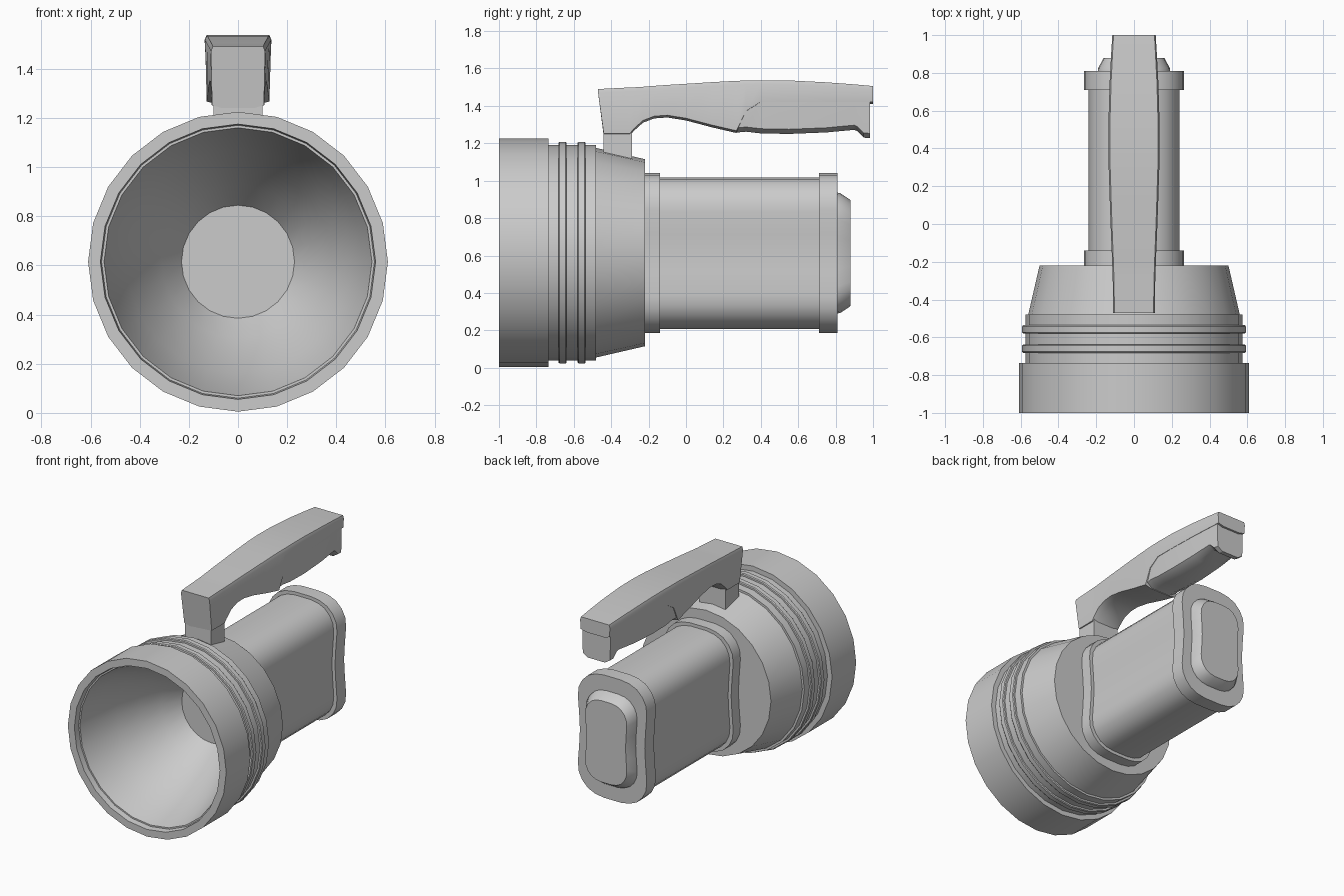
import bpy, bmesh
from math import sin, cos, pi, radians

if "Cube" in bpy.data.objects:
    bpy.data.objects.remove(bpy.data.objects["Cube"])

AXIS_Z = 0.615


def loft(name, rings, angle=30):
    """Skin a list of equal-length point rings and cap both ends."""
    bm = bmesh.new()
    rows = [[bm.verts.new(p) for p in ring] for ring in rings]
    n = len(rows[0])
    for a, b in zip(rows, rows[1:]):
        for i in range(n):
            j = (i + 1) % n
            bm.faces.new((a[i], a[j], b[j], b[i]))
    bm.faces.new(rows[0])
    bm.faces.new(rows[-1][::-1])
    bmesh.ops.recalc_face_normals(bm, faces=bm.faces)
    me = bpy.data.meshes.new(name)
    bm.to_mesh(me)
    bm.free()
    ob = bpy.data.objects.new(name, me)
    bpy.context.collection.objects.link(ob)
    bpy.ops.object.select_all(action='DESELECT')
    ob.select_set(True)
    bpy.context.view_layer.objects.active = ob
    bpy.ops.object.shade_smooth_by_angle(angle=radians(angle))
    return ob


def circle(y, r, n=24):
    return [(r * cos(2 * pi * i / n), y, AXIS_Z + r * sin(2 * pi * i / n)) for i in range(n)]


def ridge(y):
    return [(y - .022, .575), (y - .022, .587), (y - .016, .592),
            (y + .016, .592), (y + .022, .587), (y + .022, .575)]


# Lamp head: reflector bowl, rim, ribbed neck and taper in one turned profile
head = [(-.29, .23), (-.40, .31), (-.53, .385), (-.68, .455), (-.82, .508), (-.96, .545),
        (-.96, .555), (-1, .56), (-1, .61), (-.735, .61), (-.735, .575)]
head += ridge(-.66) + ridge(-.558)
head += [(-.48, .575), (-.48, .56), (-.22, .5)]
loft("lamp_head", [circle(y, r) for y, r in head])

# Body cross-section: tall rounded box with a slight waist (one quarter, mirrored)
QUARTER = [(.06, .405), (.12, .395), (.17, .372), (.21, .33), (.234, .28), (.24, .22), (.231, .10)]


def body_ring(y, hw, hh):
    right = QUARTER + [(.226, 0)] + [(x, -z) for x, z in QUARTER[::-1]]
    left = [(-x, z) for x, z in right[::-1]]
    return [(x * hw / .24, y, AXIS_Z - .002 + z * hh / .405) for x, z in right + left]


# Battery body with its collars and tail cap
loft("battery_body", [body_ring(-.23, .24, .405), body_ring(.72, .24, .405)])
loft("front_collar", [body_ring(-.225, .265, .427), body_ring(-.14, .265, .427)])
loft("rear_collar", [body_ring(.71, .265, .427), body_ring(.81, .265, .427)])
loft("tail_cap", [body_ring(.80, .192, .325), body_ring(.825, .19, .32), body_ring(.88, .16, .283)])


# Handle section: flat sides, softened top edges and rounded underside
def grip_ring(yt, yb, zb, zt, w, drop=.02, top_inset=.94, soft=.025):
    half = [(w * .6, yb, zb), (w * .96, yb, zb + drop),
            (w, yt, zt - soft), (w * top_inset, yt, zt)]
    return half + [(-x, y, z) for x, y, z in half[::-1]]


# Upper handle shell: y top, y bottom, bottom z, top z, half width
shell = [(-.47, -.44, 1.24, 1.49, .110), (-.33, -.30, 1.24, 1.497, .112),
         (-.28, -.28, 1.265, 1.499, .113), (-.23, -.23, 1.31, 1.502, .115),
         (-.17, -.17, 1.333, 1.507, .117), (-.10, -.10, 1.338, 1.512, .12),
         (0, 0, 1.322, 1.518, .124), (.14, .14, 1.285, 1.527, .129),
         (.27, .27, 1.255, 1.534, .133), (.32, .32, 1.36, 1.535, .135),
         (.40, .40, 1.41, 1.537, .136), (.55, .55, 1.41, 1.536, .135),
         (.75, .75, 1.41, 1.526, .129), (.90, .90, 1.41, 1.515, .121),
         (1.0, 1.0, 1.41, 1.506, .115)]
loft("handle_shell", [grip_ring(*s, drop=.012, soft=.02) for s in shell])

# Lower grip insert, slightly narrower, ending in a hooked lip
insert = [(.265, 1.257, 1.30, .122), (.32, 1.262, 1.39, .126), (.40, 1.253, 1.43, .128),
          (.55, 1.25, 1.43, .128), (.75, 1.258, 1.43, .122), (.90, 1.272, 1.43, .114),
          (.915, 1.265, 1.43, .113), (.95, 1.23, 1.43, .111), (.985, 1.228, 1.43, .109)]
loft("grip_insert", [grip_ring(y, y, zb, zt, w, .025, 1, .01) for y, zb, zt, w in insert])

# Post joining handle to head
loft("handle_post", [[(-.1, -.44, z), (.1, -.44, z), (.1, -.29, z - d), (-.1, -.29, z - d)]
                     for z, d in ((1.14, .03), (1.27, 0))])
